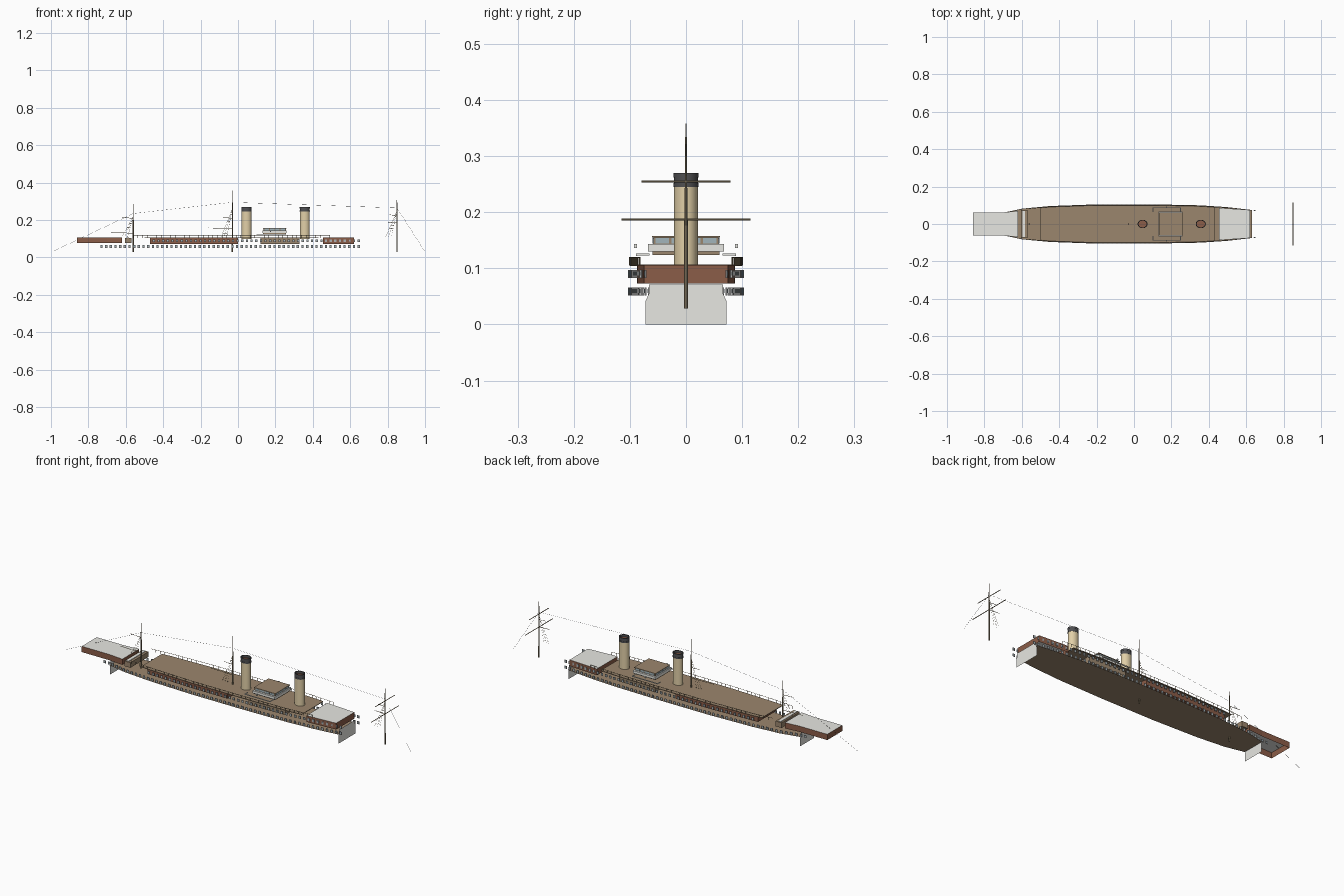
import bpy, bmesh, math
from mathutils import Vector

if "Cube" in bpy.data.objects:
    bpy.data.objects.remove(bpy.data.objects["Cube"])


def material(name, r, g, b):
    m = bpy.data.materials.new(name)
    m.use_nodes = True
    m.diffuse_color = (r, g, b, 1)
    m.node_tree.nodes["Principled BSDF"].inputs["Base Color"].default_value = (r, g, b, 1)
    return m


DECK = material("deck_brown", .33, .24, .155)
PALE = material("pale_grey", .8, .8, .76)
RED = material("red_brown", .26, .11, .065)
CREAM = material("funnel_cream", .76, .63, .39)
DARK = material("charcoal", .08, .08, .085)
WOOD = material("mast_brown", .29, .23, .14)
GLASS = material("blue_grey_glass", .36, .46, .5)
FRAME = material("window_grey", .45, .45, .45)


def finish(name, bm, *mats):
    me = bpy.data.meshes.new(name)
    bm.to_mesh(me)
    bm.free()
    for m in mats:
        me.materials.append(m)
    ob = bpy.data.objects.new(name, me)
    bpy.context.collection.objects.link(ob)
    return ob


def add_box(bm, x0, x1, y0, y1, z0, z1, index=0):
    made = bmesh.ops.create_cube(bm, size=1)["verts"]
    for v in made:
        v.co = Vector(((x0, x1)[v.co.x > 0], (y0, y1)[v.co.y > 0], (z0, z1)[v.co.z > 0]))
    for f in {f for v in made for f in v.link_faces}:
        f.material_index = index


def box(name, mat, *size):
    bm = bmesh.new()
    add_box(bm, *size)
    return finish(name, bm, mat)


def add_rod(bm, a, b, r0, r1=None, sides=6):
    a, b = Vector(a), Vector(b)
    d = b - a
    made = bmesh.ops.create_cone(bm, cap_ends=True, segments=sides, radius1=r0,
                                 radius2=r0 if r1 is None else r1, depth=d.length)["verts"]
    turn = d.to_track_quat('Z', 'Y')
    for v in made:
        v.co = turn @ v.co + (a + b) / 2


# Hull plan: half width along the length
PLAN = [(-.7, .06), (-.6, .082), (-.45, .096), (-.2, .105), (.1, .105),
        (.35, .1), (.5, .09), (.63, .075)]


def half_width(x):
    x = min(max(x, PLAN[0][0]), PLAN[-1][0])
    for (xa, wa), (xb, wb) in zip(PLAN, PLAN[1:]):
        if x <= xb:
            return wa + (wb - wa) * (x - xa) / (xb - xa)


def plan_between(x0, x1, inset):
    xs = [x0] + [x for x, w in PLAN if x0 < x < x1] + [x1]
    return [(x, half_width(x) - inset) for x in xs]


def mirrored(plan):
    return [(x, -w) for x, w in plan] + [(x, w) for x, w in reversed(plan)]


def sheet(name, points, mat):
    """One thin flat face."""
    bm = bmesh.new()
    bm.faces.new([bm.verts.new(p) for p in points])
    return finish(name, bm, mat)


def block(name, plan, z0, z1, side, top):
    """Walls and roof over a mirrored plan outline."""
    bm = bmesh.new()
    ring = mirrored(plan)
    low = [bm.verts.new((x, y, z0)) for x, y in ring]
    high = [bm.verts.new((x, y, z1)) for x, y in ring]
    for i in range(len(ring)):
        j = (i + 1) % len(ring)
        bm.faces.new((low[i], low[j], high[j], high[i]))
    bm.faces.new(high).material_index = 1
    return finish(name, bm, side, top)


# Decks and the blocks standing on them
sheet("lower_deck", [(x, y, .05) for x, y in mirrored(plan_between(-.7, .63, 0))], DECK)
block("upper_deck", plan_between(-.5, .43, .005), .104, .107, DECK, DECK)
block("forecastle", [(-.86, .062), (-.7, .062), (-.62, .07)], .077, .107, RED, PALE)
block("forward_house", plan_between(-.47, 0, .018), .073, .104, RED, RED)
block("middle_house", plan_between(.12, .33, .02), .073, .104, DECK, DECK)
block("aft_house", [(.455, .086), (.6, .077), (.62, .075)], .073, .106, RED, PALE)
box("forward_crossbeam", DECK, -.605, -.57, -.075, .075, .077, .104)
box("crossbeam_cover", PALE, -.597, -.583, -.07, .07, .104, .107)


# Upright end plates of the hull
def end_plate(name, x, w, neck):
    half = [(w, 0), (w, .042), (neck, .055), (neck, .071)]
    ring = half + [(-y, z) for y, z in reversed(half)]
    sheet(name, [(x, y, z) for y, z in ring], PALE)


end_plate("stern_plate", .63, .072, .066)
end_plate("bow_plate", -.7, .058, .052)


# Rows of windows following the hull on both sides
def window_row(name, x0, x1, z0, z1, gap, out):
    bm = bmesh.new()
    n = round((x1 - x0) / gap)
    for i in range(n + 1):
        x = x0 + (x1 - x0) * i / n
        for s in (-1, 1):
            y = s * (half_width(x) + out)
            add_box(bm, x - .006, x + .006, y - .0012, y + .0012, z0, z1, 0)
            add_box(bm, x - .003, x + .003, y - .0018, y + .0018,
                    z0 + .004, z1 - .003, 1)
    finish(name, bm, FRAME, GLASS)


window_row("lower_windows", -.73, .645, .052, .066, .025, -.003)
window_row("upper_windows", -.45, .645, .083, .097, .025, -.003)

# Railing around the upper deck
bm = bmesh.new()
for s in (-1, 1):
    edge = [(x, s * w) for x, w in plan_between(-.56, .49, .004)]
    for (xa, ya), (xb, yb) in zip(edge, edge[1:]):
        add_rod(bm, (xa, ya, .119), (xb, yb, .119), .001, sides=4)
    for i in range(43):
        x = -.56 + i * .025
        y = s * (half_width(x) - .004)
        add_rod(bm, (x, y, .105), (x, y, .119), .001, sides=4)
finish("deck_railing", bm, WOOD)

# Bridge house with a pale band, windows and roof
box("bridge_floor", DECK, .135, .257, -.06, .06, .124, .131)
box("bridge_band", PALE, .132, .26, -.068, .068, .13, .143)
box("bridge_cabin", DECK, .137, .255, -.058, .058, .143, .155)
box("bridge_roof", DECK, .134, .258, -.061, .061, .155, .158)
bm = bmesh.new()
for i in range(4):
    x, y = .142 + i * .028, -.054 + i * .028
    add_box(bm, x, x + .024, -.0595, .0595, .1445, .154)
    add_box(bm, .1355, .2565, y, y + .024, .1445, .154)
finish("bridge_windows", bm, GLASS)
bm = bmesh.new()
for s in (-1, 1):
    add_box(bm, .1, .25, s * .088 - .0015, s * .088 + .0015, .122, .126)
    for x in (.1, .246):
        add_box(bm, x, x + .004, min(s * .065, s * .088), max(s * .065, s * .088), .123, .126)
    add_box(bm, .17, .176, s * .09 - .003, s * .09 + .003, .136, .143)
finish("bridge_wing_rails", bm, PALE)


# Funnels: oval lathe with bands coloured by height
def funnel(name, cx):
    bm = bmesh.new()
    profile = [(1, .1), (1, .245), (1.04, .245), (1.04, .252), (1, .252),
               (1, .262), (1.04, .262), (1.04, .27), (.85, .27), (.85, .258)]
    n = 24
    rings = [[bm.verts.new((cx + .026 * k * math.cos(math.tau * i / n),
                            .0215 * k * math.sin(math.tau * i / n), z))
              for i in range(n)] for k, z in profile]
    for a, b in zip(rings, rings[1:]):
        for i in range(n):
            j = (i + 1) % n
            f = bm.faces.new((a[i], a[j], b[j], b[i]))
            f.material_index = int(f.calc_center_median().z > .24)
            f.smooth = True
    bm.faces.new(rings[-1]).material_index = 2
    ob = finish(name, bm, CREAM, DARK, RED)
    bpy.ops.object.select_all(action='DESELECT')
    bpy.context.view_layer.objects.active = ob
    ob.select_set(True)
    bpy.ops.object.shade_smooth_by_angle(angle=math.radians(35))


funnel("forward_funnel", .046)
funnel("aft_funnel", .357)


# Masts with booms, yards and rigging nets
def mast(name, x, top, net_top, booms, yards=()):
    bm = bmesh.new()
    add_rod(bm, (x, 0, .028), (x, 0, top * .7), .0036, .003, 8)
    add_rod(bm, (x, 0, top * .7), (x, 0, top), .0025, .001, 8)
    for z, length in booms:
        add_rod(bm, (x, 0, z), (x - length, 0, z + .003), .0014, .001)
    for z, w in yards:
        add_rod(bm, (x, -w, z), (x, w, z), .0018)
    finish(name, bm, WOOD)
    bm = bmesh.new()
    foot = .11
    for reach in (.03, .045, .06):
        add_rod(bm, (x, 0, net_top), (x - reach, 0, foot), .0004, sides=4)
    for i in range(1, 9):
        t = i / 9
        z = net_top + (foot - net_top) * t
        add_rod(bm, (x - .03 * t, 0, z), (x - .06 * t, 0, z), .0004, sides=4)
    finish(name + "_rigging", bm, WOOD)


mast("fore_mast", -.56, .285, .22, [(.21, .06), (.13, .12)])
mast("main_mast", -.03, .358, .26, [(.21, .05), (.155, .13)])
mast("aft_mast", .85, .322, .25, [(.225, .04), (.187, .06)], [(.255, .079), (.187, .115)])

# Aerial wire strung over the mastheads
bm = bmesh.new()
wire = [(-1, .028), (-.56, .235), (-.03, .295), (.85, .265), (1, .03)]
for (xa, za), (xb, zb) in zip(wire, wire[1:]):
    add_rod(bm, (xa, 0, za), (xb, 0, zb), .0004, sides=4)
finish("aerial_wire", bm, DARK)
